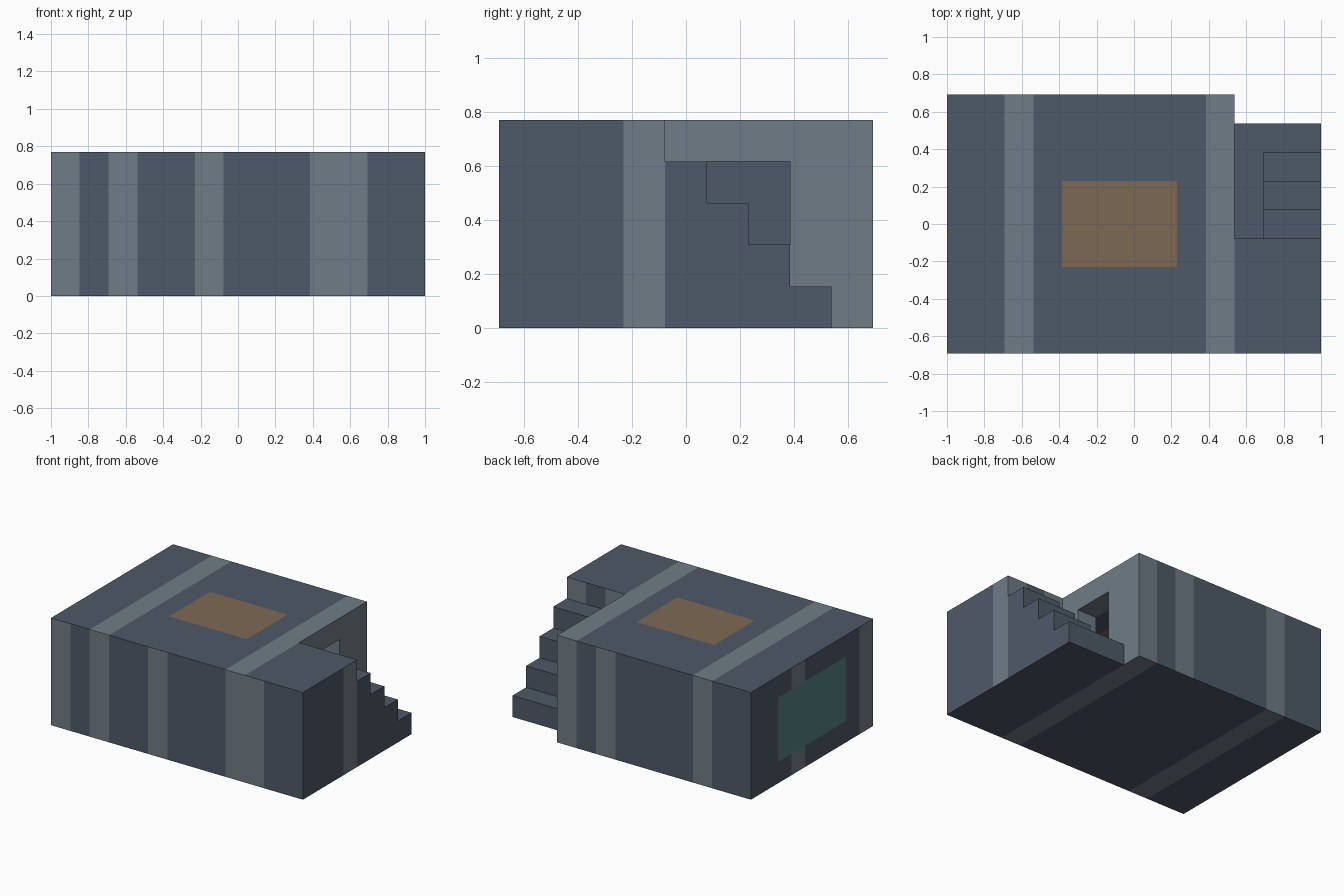
import bpy, bmesh, math
from mathutils import Vector

if "Cube" in bpy.data.objects:
    bpy.data.objects.remove(bpy.data.objects["Cube"])

U = 2 / 13                      # one block; the house is 13 x 9 x 5 blocks
ORIGIN = Vector((-6.5, -4.5, 0))


def material(name, rgb):
    m = bpy.data.materials.new(name)
    m.diffuse_color = (*rgb, 1)
    m.use_nodes = True
    m.node_tree.nodes["Principled BSDF"].inputs["Base Color"].default_value = m.diffuse_color
    return m


MATS = [material("dark_slate", (0.076, 0.100, 0.138)),
        material("light_grey", (0.162, 0.202, 0.238)),
        material("teal_glass", (0.087, 0.223, 0.220)),
        material("brown_skylight", (0.202, 0.141, 0.087))]
DARK, LIGHT, TEAL, BROWN = range(4)


def cells(x0, x1, y0, y1, z0, z1):
    """All blocks in a box, end values excluded."""
    return {(x, y, z) for x in range(x0, x1) for y in range(y0, y1) for z in range(z0, z1)}


def build(name, solid, rule):
    """Skin a set of blocks, colour each face by rule(block, normal), merge flat areas."""
    bm = bmesh.new()
    for c in sorted(solid):
        for axis in range(3):
            for s in (-1, 1):
                n = [0, 0, 0]
                n[axis] = s
                if tuple(a + b for a, b in zip(c, n)) in solid:
                    continue
                verts = []
                for i, j in ((0, 0), (1, 0), (1, 1), (0, 1))[::s]:
                    p = Vector(c)
                    p[axis] += (s + 1) // 2
                    p[(axis + 1) % 3] += i
                    p[(axis + 2) % 3] += j
                    verts.append(bm.verts.new((p + ORIGIN) * U))
                bm.faces.new(verts).material_index = rule(c, tuple(n))
    bmesh.ops.remove_doubles(bm, verts=bm.verts, dist=1e-4)
    bmesh.ops.dissolve_limit(bm, angle_limit=math.radians(1), verts=bm.verts,
                             edges=bm.edges, delimit={'MATERIAL'})
    mesh = bpy.data.meshes.new(name)
    bm.to_mesh(mesh)
    bm.free()
    for m in MATS:
        mesh.materials.append(m)
    bpy.context.collection.objects.link(bpy.data.objects.new(name, mesh))


# House shell: full block minus stair corner, room, doorway and skylight hole
skylight = cells(4, 8, 3, 6, 4, 5)
shell = (cells(0, 13, 0, 9, 0, 5) - cells(10, 13, 4, 9, 0, 5)
         - cells(1, 9, 1, 8, 1, 4) - cells(9, 10, 5, 7, 1, 4) - skylight)


def shell_colour(c, n):
    x, y, z = c
    if x == 0 and n[0] == -1 and 2 <= y <= 6 and 1 <= z <= 3:
        return TEAL                                   # side window
    light = (x in (2, 9)                              # bands around the house
             or (n[1] == -1 and y == 0 and x in (0, 5, 10))   # front columns
             or (n[1] == 1 and y == 8 and x == 7)             # back column
             or (n[0] == -1 and x == 0 and y in (0, 5))       # left columns
             or (n[0] == 1 and x == 12 and y == 3)            # right column
             or (n[1] == 1 and y == 3 and x in (10, 12)))     # wall above stairs
    return LIGHT if light else DARK


build("house_shell", shell, shell_colour)
build("skylight", skylight, lambda c, n: BROWN)

# Porch slab with a stair rising towards the roof
stairs = cells(10, 13, 4, 8, 0, 1)
for i in range(3):
    stairs |= cells(11, 13, 4, 7 - i, 1 + i, 2 + i)
build("porch_and_stairs", stairs, lambda c, n: DARK)
